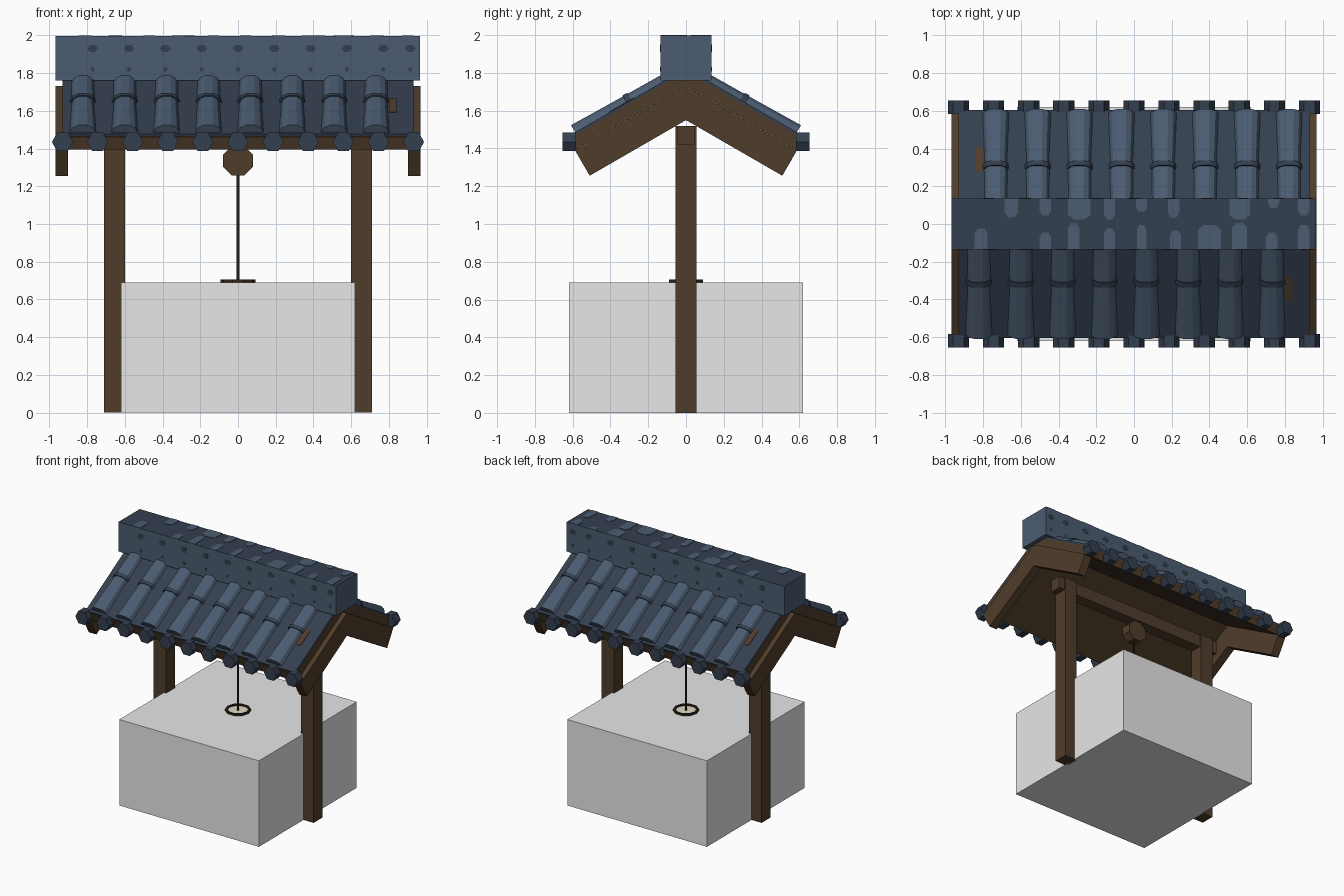
import bpy, bmesh, math
from mathutils import Vector

if "Cube" in bpy.data.objects:
    bpy.data.objects.remove(bpy.data.objects["Cube"])

C30, S30 = math.cos(math.radians(30)), 0.5
T30 = S30 / C30


def material(name, rgb):
    m = bpy.data.materials.new(name)
    m.diffuse_color = (*rgb, 1)
    m.use_nodes = True
    m.node_tree.nodes["Principled BSDF"].inputs["Base Color"].default_value = m.diffuse_color
    return m


STONE = material("light grey stone", (0.8, 0.8, 0.8))
WOOD = material("brown wood", (0.080, 0.046, 0.023))
SLATE = material("slate blue", (0.070, 0.107, 0.165))
DARK = material("dark slate", (0.034, 0.050, 0.078))
ROPE = material("dark rope", (0.030, 0.018, 0.010))
CREAM = material("cream", (0.75, 0.70, 0.58))


def finish(name, bm, mats):
    bmesh.ops.recalc_face_normals(bm, faces=bm.faces)
    me = bpy.data.meshes.new(name)
    bm.to_mesh(me)
    bm.free()
    for m in mats:
        me.materials.append(m)
    ob = bpy.data.objects.new(name, me)
    bpy.context.collection.objects.link(ob)
    return ob


def loft(bm, rings, mat=0):
    """Join equal closed rings of points into a capped solid."""
    vs = [[bm.verts.new(p) for p in r] for r in rings]
    n = len(vs[0])
    faces = [bm.faces.new(vs[0]), bm.faces.new(vs[-1])]
    for a, b in zip(vs, vs[1:]):
        for i in range(n):
            j = (i + 1) % n
            faces.append(bm.faces.new((a[i], a[j], b[j], b[i])))
    for f in faces:
        f.material_index = mat


def add_box(bm, lo, hi):
    x0, y0, z0 = lo
    x1, y1, z1 = hi
    loft(bm, [[(x0, y0, z), (x1, y0, z), (x1, y1, z), (x0, y1, z)] for z in (z0, z1)])


def box(name, lo, hi, mat):
    bm = bmesh.new()
    add_box(bm, lo, hi)
    return finish(name, bm, [mat])


def ngon(cx, cy, rx, ry, n, turn=0.0):
    return [(cx + rx * math.cos(turn + math.tau * i / n),
             cy + ry * math.sin(turn + math.tau * i / n)) for i in range(n)]


def gable(name, top, bottom, end_top, end_bottom, x0, x1, mat):
    """Inverted V slab with 30 degree slopes, extruded along x."""
    bm = bmesh.new()
    half = [(end_top, top - end_top * T30), (end_bottom, bottom - end_bottom * T30)]
    prof = [(0, top), half[0], half[1], (0, bottom),
            (-half[1][0], half[1][1]), (-half[0][0], half[0][1])]
    # two separate slopes keep every face convex
    for pts in (prof[:4], [prof[0], prof[5], prof[4], prof[3]]):
        loft(bm, [[(x, y, z) for y, z in pts] for x in (x0, x1)])
    return finish(name, bm, [mat])


# Stone block and timber frame
box("well_block", (-0.62, -0.62, 0), (0.62, 0.62, 0.69), STONE)
for side, nm in ((-1, "left"), (1, "right")):
    xs = sorted((side * 0.60, side * 0.71))
    box(nm + "_post", (xs[0], -0.055, 0), (xs[1], 0.055, 1.52), WOOD)
    xs = sorted((side * 0.90, side * 0.967))
    gable(nm + "_rafter", 1.73, 1.55, 0.588, 0.51, xs[0], xs[1], WOOD)
box("cross_beam", (-0.76, -0.045, 1.42), (0.76, 0.045, 1.519), WOOD)

# Roof deck and flat tile layer
gable("roof_deck", 1.81, 1.731, 0.605, 0.582, -0.93, 0.93, WOOD)
PAN_Z = 1.825
gable("flat_tiles", PAN_Z, 1.81, 0.605, 0.60, -0.93, 0.93, DARK)


def on_roof(s, x, d, h):
    """x across, d down the slope, h above the tiles; the back is the front turned round."""
    return (-s * x, s * (d * C30 + h * S30), PAN_Z - d * S30 + h * C30)


# Round cover tiles with a dark overlap band
SHAPE = [(-1, -0.1), (-0.75, 0.65), (-0.35, 1), (0.35, 1), (0.75, 0.65), (1, -0.1)]
SEGMENTS = [(0.08, 0.35, 0.060, 0.034, 0.064, 0.037, 0),
            (0.335, 0.365, 0.070, 0.043, 0.070, 0.043, 1),
            (0.36, 0.678, 0.060, 0.037, 0.072, 0.043, 0)]
for s, nm in ((-1, "front"), (1, "back")):
    bm = bmesh.new()
    for i in range(8):
        cx = -0.822 + 0.222 * i
        for d0, d1, w0, h0, w1, h1, m in SEGMENTS:
            loft(bm, [[on_roof(s, cx + w * a, d, h * b) for a, b in SHAPE]
                      for d, w, h in ((d0, w0, h0), (d1, w1, h1))], m)
    finish(nm + "_round_tiles", bm, [SLATE, DARK])

    # Hexagonal eave caps
    bm = bmesh.new()
    for i in range(11):
        hexa = ngon(-0.93 + 0.186 * i, 1.435, 0.056, 0.057, 6)
        loft(bm, [[(x, s * y, z) for x, z in hexa] for y in (0.583, 0.655)])
    finish(nm + "_eave_caps", bm, [DARK])

    # Bare wood patch where a tile is missing
    bm = bmesh.new()
    loft(bm, [[on_roof(s, x, d, h) for x, d in
               ((0.80, 0.32), (0.84, 0.32), (0.84, 0.47), (0.80, 0.47))] for h in (-0.002, 0.004)])
    finish(nm + "_bare_patch", bm, [WOOD])

# Ridge beam: light sides, dark top
ridge = box("ridge", (-0.967, -0.135, 1.76), (0.965, 0.135, 1.997), SLATE)
ridge.data.materials.append(DARK)
for f in ridge.data.polygons:
    if f.normal.z > 0.9:
        f.material_index = 1

# Light worn patches running in from the long edges of the ridge top
bm = bmesh.new()
BACK = [(-0.65, 0.07, 0.10), (-0.47, 0.06, 0.09), (-0.29, 0.12, 0.11), (-0.13, 0.06, 0.11),
        (0.04, 0.06, 0.07), (0.21, 0.06, 0.10), (0.56, 0.11, 0.11), (0.74, 0.06, 0.05), (0.90, 0.06, 0.09)]
FRONT = [(-0.81, 0.07, 0.11), (-0.47, 0.06, 0.09), (-0.32, 0.06, 0.14), (-0.13, 0.06, 0.11),
         (0.04, 0.05, 0.13), (0.22, 0.06, 0.10), (0.40, 0.12, 0.13), (0.56, 0.08, 0.14),
         (0.73, 0.06, 0.09), (0.90, 0.06, 0.13)]
for s, row in ((1, BACK), (-1, FRONT)):
    for cx, w, l in row:
        e, r = 0.135, w / 2
        pts = [(cx - r, e), (cx - r, e - l + 0.025), (cx - r * 0.5, e - l),
               (cx + r * 0.5, e - l), (cx + r, e - l + 0.025), (cx + r, e)]
        loft(bm, [[(x, s * y, z) for x, y in pts] for z in (1.995, 2.0)])
finish("ridge_top_patches", bm, [SLATE])

# Small dark spots on the ridge sides
bm = bmesh.new()
for s in (-1, 1):
    for i in range(10):
        cx = -0.77 + 0.1925 * i - (0.0 if i < 9 else 0.05)
        for z, rx, rz in ((1.93, 0.028, 0.022), (1.82, 0.012, 0.014)):
            loft(bm, [[(x, s * y, zz) for x, zz in ngon(cx, z, rx, rz, 6)] for y in (0.134, 0.137)])
finish("ridge_side_spots", bm, [DARK])

# Pulley, rope and ring
bm = bmesh.new()
loft(bm, [[(x, y, z) for x, z in ngon(0, 1.335, 0.085, 0.085, 8, math.pi / 8)] for y in (-0.04, 0.04)])
finish("pulley", bm, [WOOD])
bm = bmesh.new()
loft(bm, [[(x, y, z) for x, y in ngon(0, 0, 0.008, 0.008, 6)] for z in (0.69, 1.30)])
finish("rope", bm, [ROPE])
bm = bmesh.new()
sides = 10
for i in range(sides):
    sections = []
    for k in (i, i + 1):
        a = math.tau * k / sides
        sections.append([(r * math.cos(a), r * math.sin(a), z) for r, z in
                         ((0.078, 0.688), (0.094, 0.688), (0.094, 0.705), (0.078, 0.705))])
    loft(bm, sections)
finish("rope_ring", bm, [ROPE])
bm = bmesh.new()
loft(bm, [[(x, y, z) for x, y in ngon(0, 0, 0.08, 0.08, sides)] for z in (0.688, 0.694)])
finish("ring_disc", bm, [CREAM])
